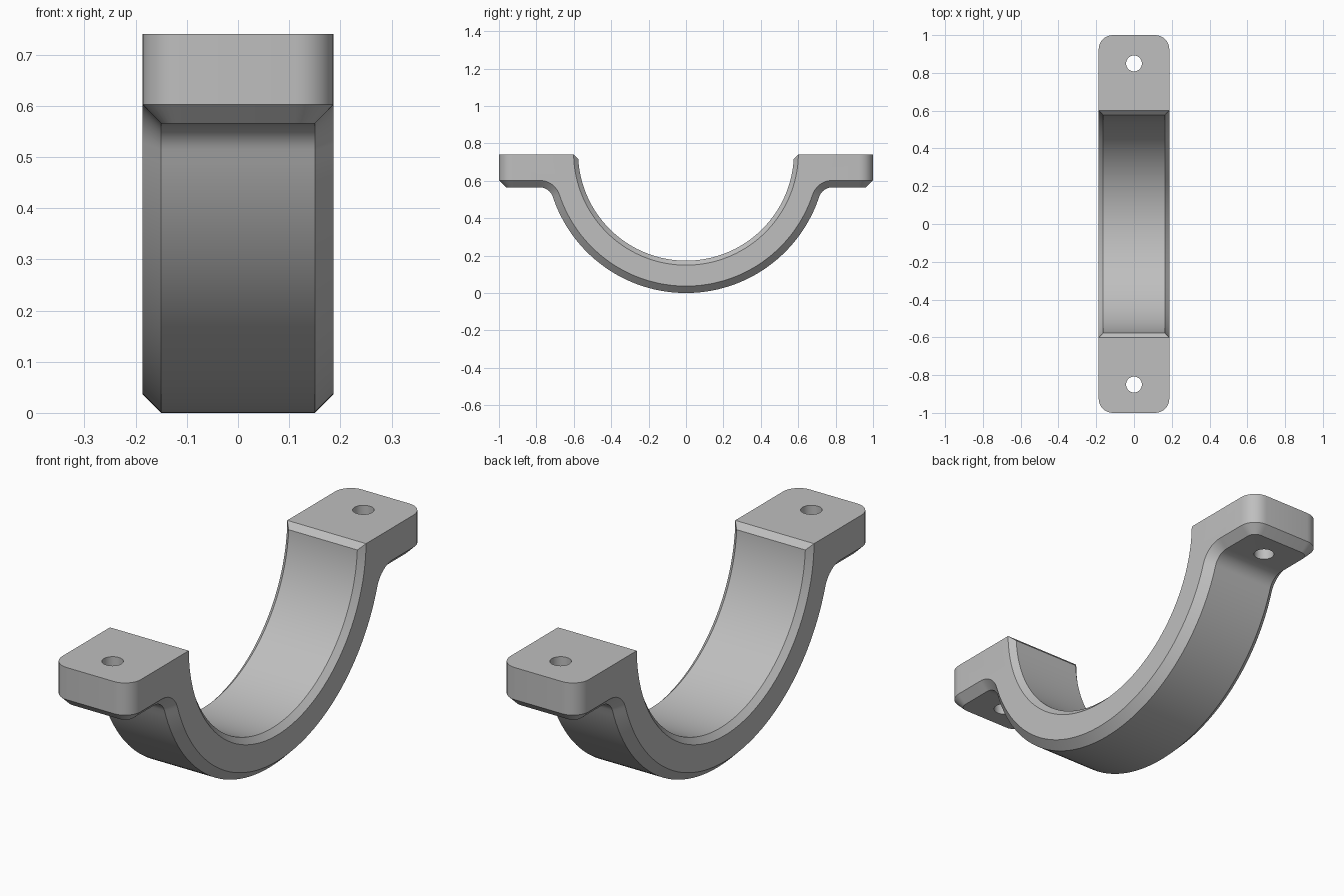
import bpy, bmesh, math
from mathutils import Vector

if "Cube" in bpy.data.objects:
    bpy.data.objects.remove(bpy.data.objects["Cube"], do_unlink=True)

HALF_W, TOP, FLANGE_Z = 0.187, 0.74, 0.565
AXIS_Z, OUTER_R, BORE_R, FILLET = 0.75, 0.75, 0.577, 0.075

grey = bpy.data.materials.new("plain_grey")
grey.use_nodes = True
grey.diffuse_color = (0.52, 0.52, 0.52, 1)
grey.node_tree.nodes["Principled BSDF"].inputs["Base Color"].default_value = grey.diffuse_color


def arc(cy, cz, r, a0, a1, n):
    """Points on an arc in the YZ plane."""
    return [(cy + r * math.cos(a0 + (a1 - a0) * i / n),
             cz + r * math.sin(a0 + (a1 - a0) * i / n)) for i in range(n + 1)]


# Half of the side profile: outer band, fillet, flange, bore
fz = FLANGE_Z - FILLET
fy = math.sqrt((OUTER_R + FILLET) ** 2 - (AXIS_Z - fz) ** 2)
join = math.atan2(fz - AXIS_Z, fy)
outer = arc(0, AXIS_Z, OUTER_R, -math.pi / 2, join, 32)
outer += arc(fy, fz, FILLET, join + math.pi, math.pi / 2, 10)[1:]
outer += [(1, FLANGE_Z), (1, TOP)]
rim = -math.asin((AXIS_Z - TOP) / BORE_R)
half = outer + arc(0, AXIS_Z, BORE_R, rim, -math.pi / 2, 36)
profile = half + [(-y, z) for y, z in reversed(half[1:-1])]

# Extrude the profile across the width
bm = bmesh.new()
face = bm.faces.new([bm.verts.new((-HALF_W, y, z)) for y, z in profile])
moved = bmesh.ops.extrude_face_region(bm, geom=[face])["geom"]
bmesh.ops.translate(bm, vec=(2 * HALF_W, 0, 0),
                    verts=[v for v in moved if isinstance(v, bmesh.types.BMVert)])
bmesh.ops.recalc_face_normals(bm, faces=bm.faces)


def middle(edge):
    return (edge.verts[0].co + edge.verts[1].co) / 2


def radius(edge):
    m = middle(edge)
    return math.hypot(m.y, m.z - AXIS_Z)


def bevel(rule, size, segments):
    bm.normal_update()
    bmesh.ops.bevel(bm, geom=[e for e in bm.edges if rule(e)], offset=size,
                    offset_type='OFFSET', segments=segments, profile=0.5,
                    affect='EDGES', clamp_overlap=False)


def sharp(edge):
    return edge.calc_face_angle(0) > math.radians(60)


# Rounded flange corners, then outer chamfer, then bore chamfer
bevel(lambda e: abs(middle(e).y) > 0.999 and abs(middle(e).x) > HALF_W - 0.001, FILLET, 8)
bevel(lambda e: sharp(e) and radius(e) > 0.65 and middle(e).z < FLANGE_Z + 0.001, 0.037, 1)
bevel(lambda e: sharp(e) and radius(e) < BORE_R + 0.003, 0.024, 1)

mesh = bpy.data.meshes.new("clamp_half")
bm.to_mesh(mesh)
bm.free()
clamp = bpy.data.objects.new("clamp_half", mesh)
bpy.context.collection.objects.link(clamp)
mesh.materials.append(grey)

# Bolt holes
bpy.ops.object.select_all(action='DESELECT')
for side in (-1, 1):
    bpy.ops.mesh.primitive_cylinder_add(vertices=32, radius=0.042, depth=0.5,
                                        location=(0, side * 0.85, 0.65))
    cutter = bpy.context.object
    cutter.name = "bolt_hole_cutter"
    cutter.hide_render = True
    cutter.data.materials.append(grey)
    cut = clamp.modifiers.new("bolt_hole", 'BOOLEAN')
    cut.operation, cut.solver, cut.object = 'DIFFERENCE', 'EXACT', cutter
    bpy.context.view_layer.objects.active = clamp
    bpy.ops.object.modifier_apply(modifier=cut.name)
    bpy.data.objects.remove(cutter, do_unlink=True)

clamp.select_set(True)
bpy.context.view_layer.objects.active = clamp
bpy.ops.object.shade_smooth_by_angle(angle=math.radians(25))
